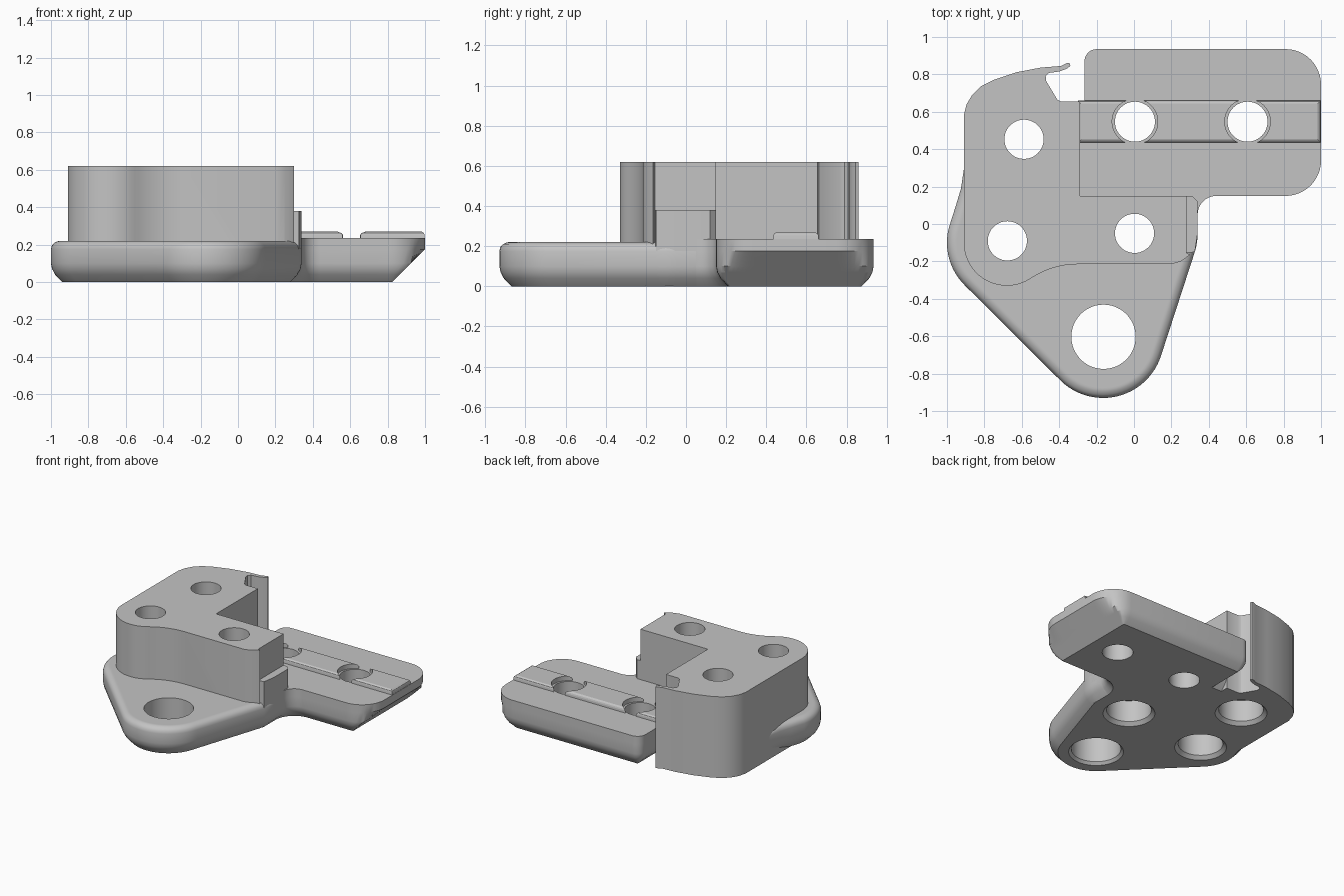
import bpy, bmesh
from math import cos, sin, radians
from mathutils import Vector

if "Cube" in bpy.data.objects:
    bpy.data.objects.remove(bpy.data.objects["Cube"], do_unlink=True)

grey = bpy.data.materials.new("plain grey")
grey.use_nodes = True
grey.diffuse_color = (0.55, 0.55, 0.55, 1)
grey.node_tree.nodes["Principled BSDF"].inputs["Base Color"].default_value = grey.diffuse_color


def arc(cx, cy, r, a0, a1, n=12):
    """Points along a circular arc, angles in degrees."""
    angles = [radians(a0 + (a1 - a0) * i / n) for i in range(n + 1)]
    return [(cx + r * cos(a), cy + r * sin(a)) for a in angles]


def inset(outline, d):
    """Move a counter-clockwise outline inwards by d with mitred corners."""
    pts = [Vector(p) for p in outline]
    result = []
    for i, p in enumerate(pts):
        a = (p - pts[i - 1]).normalized()
        b = (pts[(i + 1) % len(pts)] - p).normalized()
        na, nb = Vector((-a.y, a.x)), Vector((-b.y, b.x))
        result.append(p + (na + nb) * d / max(1 + na.dot(nb), 0.4))
    return result


def prism(name, outline, levels):
    """Stack inset copies of an outline; levels hold (z, inset[, x limit])."""
    bm = bmesh.new()
    rings = []
    for z, d, *limit in levels:
        top = limit[0] if limit else 9
        rings.append([bm.verts.new((min(p[0], top), p[1], z)) for p in inset(outline, d)])
    n = len(outline)
    for low, high in zip(rings, rings[1:]):
        for i in range(n):
            j = (i + 1) % n
            bm.faces.new((low[i], low[j], high[j], high[i]))
    bm.faces.new(rings[0][::-1])
    bm.faces.new(rings[-1])
    bmesh.ops.recalc_face_normals(bm, faces=bm.faces)
    mesh = bpy.data.meshes.new(name)
    bm.to_mesh(mesh)
    bm.free()
    mesh.materials.append(grey)
    obj = bpy.data.objects.new(name, mesh)
    bpy.context.collection.objects.link(obj)
    return obj


def bore(name, x, y, r, levels):
    obj = prism(name, arc(x, y, r, 0, 352.5, 47), levels)
    obj.hide_render = True
    return obj


def cut(obj, cutters):
    """Apply boolean cuts, then smooth the curved walls."""
    for c in cutters:
        mod = obj.modifiers.new(c.name, "BOOLEAN")
        mod.operation, mod.solver, mod.object = "DIFFERENCE", "EXACT", c
    deps = bpy.context.evaluated_depsgraph_get()
    mesh = bpy.data.meshes.new_from_object(obj.evaluated_get(deps))
    obj.modifiers.clear()
    obj.data = mesh
    mesh.shade_smooth()
    mesh.set_sharp_from_angle(angle=radians(28))


# Softened chamfer shared by the undersides of both plates
underside = [(0, 0.06), (0.04, 0.022), (0.07, 0.006), (0.1, 0)]

# Base plate: rounded lobes, chamfered below and filleted above
base_outline = ([(-0.91, 0.29), (-0.925, 0.19), (-0.955, 0.09)]
                + arc(-0.68, -0.10, 0.32, 165, 225.5)
                + arc(-0.165, -0.605, 0.325, 225.5, 343, 24)
                + arc(0, -0.05, 0.34, -17, 0, 6)
                + [(0.34, 0.15), (0.28, 0.4), (-0.8, 0.4)])
base = prism("base_plate", base_outline,
             underside + [(0.175, 0), (0.195, 0.005), (0.21, 0.018), (0.218, 0.036),
                          (0.22, 0.046), (0.22, 0.055)])

# Upper block: full height with a thin hooked finger at the back
block_outline = (arc(-0.68, -0.10, 0.23, 180, 303.7, 20)
                 + arc(-0.30, -0.67, 0.455, 123.7, 90)[1:]
                 + [(0.20, -0.215), (0.25, -0.20), (0.30, -0.165), (0.28, -0.155),
                    (0.28, 0.15), (-0.29, 0.15), (-0.29, 0.655), (-0.39, 0.655),
                    (-0.41, 0.665), (-0.47, 0.765), (-0.472, 0.79), (-0.455, 0.808),
                    (-0.40, 0.815), (-0.36, 0.83), (-0.34, 0.845), (-0.345, 0.86),
                    (-0.36, 0.86), (-0.39, 0.845), (-0.50, 0.836), (-0.63, 0.811),
                    (-0.75, 0.771), (-0.82, 0.735), (-0.865, 0.69), (-0.895, 0.64),
                    (-0.91, 0.58)])
block = prism("upper_block", block_outline, [(0, 0), (0.62, 0)])

# Low step on the side of the block
step = prism("side_step", [(0.2, -0.16), (0.325, -0.15), (0.34, -0.05), (0.34, 0.12),
                           (0.31, 0.15), (0.2, 0.15)], [(0.12, 0), (0.38, 0)])

# Tongue plate: rounded corners and a steep undercut at its end
tongue_outline = ([(-0.4, 0.15), (0.2, 0.15), (0.2, 0), (0.34, 0)]
                  + arc(0.44, 0.05, 0.10, 180, 90, 8)
                  + arc(0.81, 0.34, 0.19, -90, 0)
                  + arc(0.81, 0.745, 0.19, 0, 90)
                  + arc(-0.2, 0.87, 0.065, 90, 180, 6)
                  + [(-0.265, 0.655), (-0.4, 0.655)])
tongue = prism("tongue_plate", tongue_outline,
               [(z, d, 0.825 + z) for z, d in underside] + [(0.175, 0), (0.235, 0)])

# Raised rail along the tongue
rail = prism("tongue_rail", [(-0.3, 0.435), (0.998, 0.435), (0.998, 0.66), (-0.3, 0.66)],
             [(0.2, 0), (0.252, 0), (0.262, 0.004), (0.27, 0.016)])

# Bores: three counterbored, one wide, two plain in the tongue
bores = [bore("counterbore", x, y, 0.18,
              [(-0.02, 0), (0, 0), (0.025, 0.025), (0.19, 0.025), (0.19, 0.075), (0.8, 0.075)])
         for x, y in ((-0.588, 0.453), (-0.677, -0.09), (0.003, -0.05))]
bores.append(bore("wide_bore", -0.163, -0.603, 0.19,
                  [(-0.02, 0), (0, 0), (0.02, 0.018), (0.8, 0.018)]))
slots = []
for x in (0.005, 0.607):
    bores.append(bore("tongue_bore", x, 0.547, 0.107, [(-0.02, 0), (0.8, 0)]))
    slots.append(bore("rail_gap", x, 0.547, 0.122, [(0.1, 0), (0.4, 0)]))

# Trims the block corner so it stays inside the base chamfer
relief = bore("corner_relief", 0.29, -0.16, 0.06, [(-0.02, 0), (0.12, 0)])

for part in (base, tongue, step):
    cut(part, bores)
cut(block, bores + [relief])
cut(rail, slots)
for c in bores + slots + [relief]:
    bpy.data.objects.remove(c, do_unlink=True)
